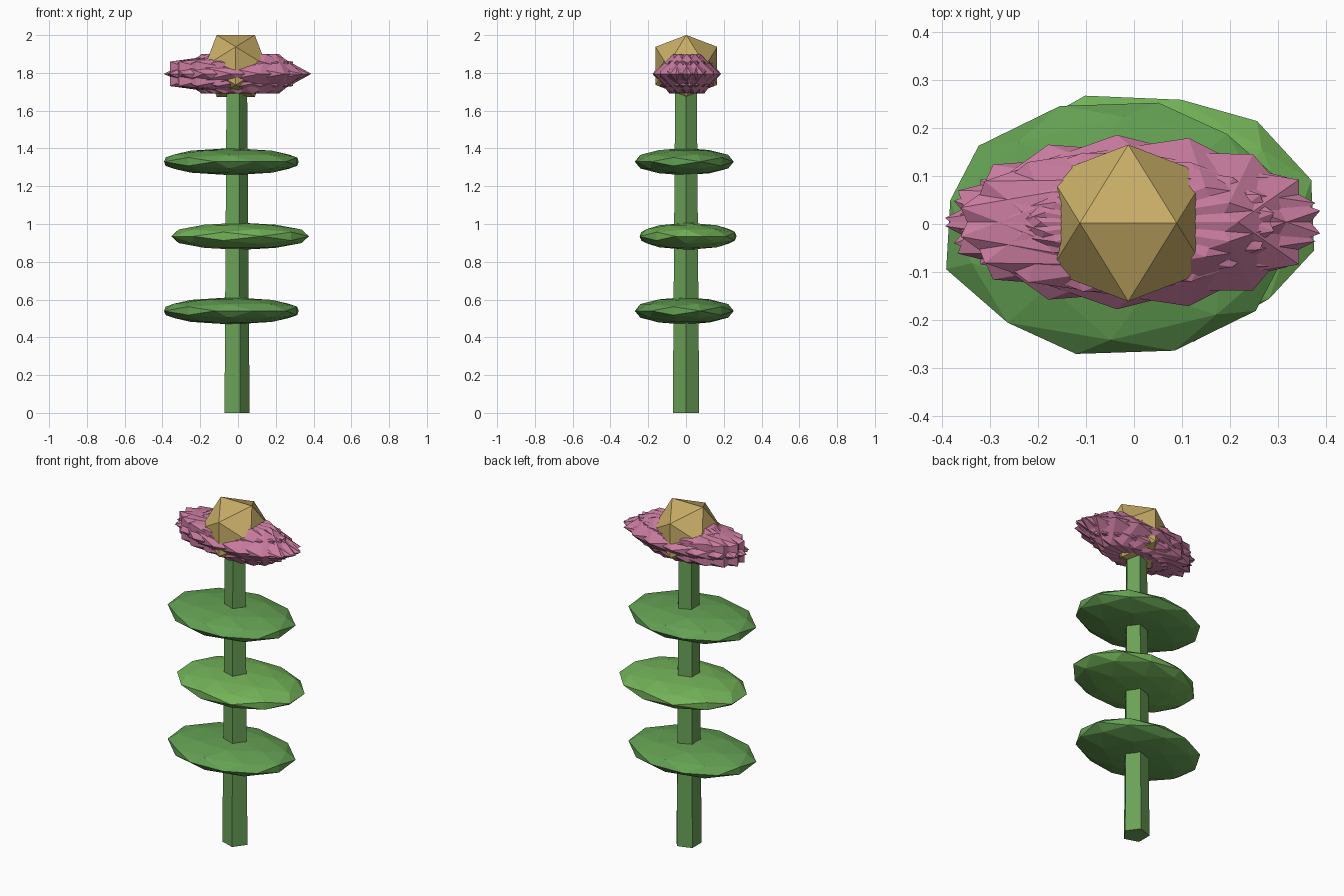
import bpy, bmesh, math
from itertools import combinations
from mathutils import Matrix, Vector

if "Cube" in bpy.data.objects:
    bpy.data.objects.remove(bpy.data.objects["Cube"])

CX = -0.012  # stem axis


def material(name, rgb):
    m = bpy.data.materials.new(name)
    m.diffuse_color = (*rgb, 1)
    m.use_nodes = True
    m.node_tree.nodes["Principled BSDF"].inputs["Base Color"].default_value = m.diffuse_color
    return m


def add_object(name, bm, mat):
    bmesh.ops.recalc_face_normals(bm, faces=bm.faces)
    me = bpy.data.meshes.new(name)
    bm.to_mesh(me)
    bm.free()
    me.materials.append(mat)
    ob = bpy.data.objects.new(name, me)
    bpy.context.collection.objects.link(ob)
    return ob


def ico_points(subdivide):
    """Unit icosahedron with an edge on top, optionally split to 80 faces."""
    t = (1 + math.sqrt(5)) / 2
    pts = []
    for a in (-1, 1):
        for b in (-1, 1):
            pts += [Vector((a, 0, b * t)), Vector((0, a * t, b)), Vector((a * t, b, 0))]
    if subdivide:
        pts += [p + q for p, q in combinations(pts, 2) if (p - q).length < 2.1]
    return [p.normalized() for p in pts]


def ico(name, center, size, mat, angle=0.0, subdivide=False):
    """Faceted ball, turned about z and then stretched."""
    bm = bmesh.new()
    for p in ico_points(subdivide):
        bm.verts.new(p)
    bmesh.ops.convex_hull(bm, input=bm.verts[:])
    m = Matrix.Translation(center) @ Matrix.Diagonal((*size, 1)) @ Matrix.Rotation(angle, 4, 'Z')
    bm.transform(m)
    return add_object(name, bm, mat)


stem_green = material("stem_green", (0.145, 0.36, 0.097))
leaf_green = material("leaf_green", (0.125, 0.35, 0.085))
light_green = material("light_green", (0.17, 0.45, 0.098))
pink = material("petal_pink", (0.58, 0.20, 0.345))
gold = material("centre_gold", (0.58, 0.42, 0.135))

# Stem: tapered five-sided post
bm = bmesh.new()
rings = []
for z, r in ((0, 0.0735), (1.77, 0.060)):
    rings.append([bm.verts.new((CX + r * math.cos(k * math.tau / 5),
                                r * math.sin(k * math.tau / 5), z)) for k in range(5)])
bm.faces.new(rings[0][::-1])
bm.faces.new(rings[1])
for k in range(5):
    j = (k + 1) % 5
    bm.faces.new((rings[0][k], rings[0][j], rings[1][j], rings[1][k]))
add_object("stem", bm, stem_green)

# Leaves: flattened balls alternating sides of the stem
for i in range(3):
    side = 1 if i == 1 else -1
    ico(f"leaf_{i + 1}", (CX + 0.023 * side, 0.001 + 0.010 * side, 0.54 + 0.395 * i),
        (0.376, 0.269, 0.072), light_green if i == 1 else leaf_green,
        math.radians(17.5 if i == 1 else 108.5), True)

# Petals: nine overlapping stretched icosahedra
for k in range(9):
    a = k * math.tau / 9
    ico(f"petal_{k + 1}", (CX + 0.024 * math.cos(a), 0.004 + 0.016 * math.sin(a), 1.795),
        (0.390, 0.168, 0.123), pink, a / 2)

# Flower centre
ico("flower_centre", (CX, 0.002, 1.837), (0.192, 0.192, 0.192), gold)
